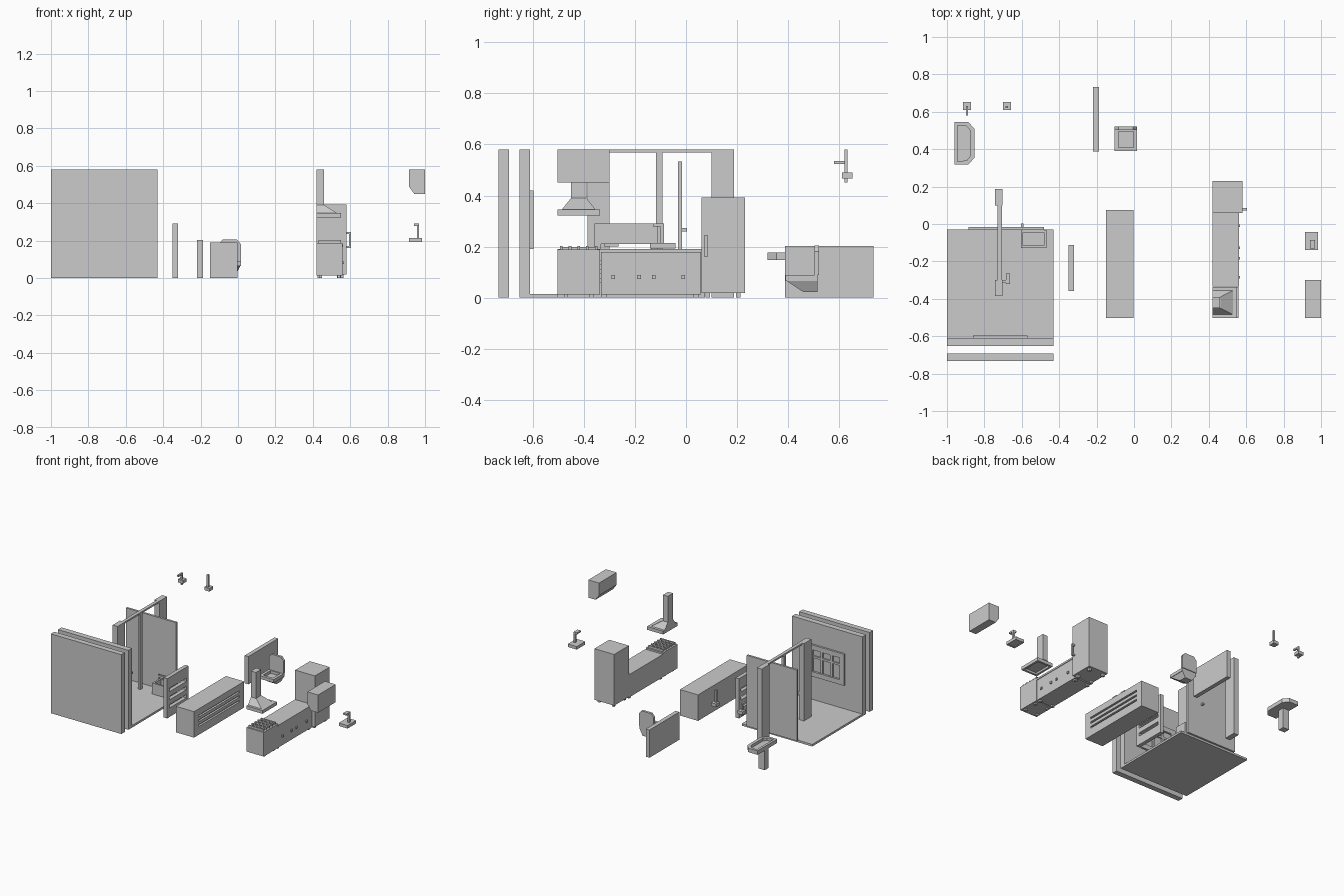
import bpy, bmesh
from mathutils import Vector


def finish(name, bm):
    bmesh.ops.recalc_face_normals(bm, faces=bm.faces)
    me = bpy.data.meshes.new(name)
    bm.to_mesh(me)
    bm.free()
    ob = bpy.data.objects.new(name, me)
    bpy.context.collection.objects.link(ob)
    return ob


def box(name, x0, x1, y0, y1, z0, z1):
    bm = bmesh.new()
    bmesh.ops.create_cube(bm, size=1)
    for v in bm.verts:
        v.co = Vector(((x0 + x1) / 2 + v.co.x * (x1 - x0),
                       (y0 + y1) / 2 + v.co.y * (y1 - y0),
                       (z0 + z1) / 2 + v.co.z * (z1 - z0)))
    return finish(name, bm)


def prism(name, axis, pts, lo, hi):
    """Extrude a 2D outline along an axis (outline uses the other two axes in order)."""
    bm = bmesh.new()
    vs = []
    for p in pts:
        c = list(p)
        c.insert(axis, lo)
        vs.append(bm.verts.new(c))
    face = bm.faces.new(vs)
    ext = bmesh.ops.extrude_face_region(bm, geom=[face])
    d = [0, 0, 0]
    d[axis] = hi - lo
    bmesh.ops.translate(bm, vec=d, verts=[g for g in ext["geom"] if isinstance(g, bmesh.types.BMVert)])
    return finish(name, bm)


def loft(name, low, high):
    """Frustum between two rectangles (x0, x1, y0, y1, z)."""
    bm = bmesh.new()
    rings = [[bm.verts.new(p) for p in ((a, c, z), (b, c, z), (b, d, z), (a, d, z))]
             for a, b, c, d, z in (low, high)]
    bm.faces.new(rings[0])
    bm.faces.new(rings[1])
    for i in range(4):
        j = (i + 1) % 4
        bm.faces.new((rings[0][i], rings[0][j], rings[1][j], rings[1][i]))
    return finish(name, bm)


def recess(ob, direction, rim, depth):
    """Inset the face pointing in a direction and sink it."""
    bm = bmesh.new()
    bm.from_mesh(ob.data)
    d = Vector(direction)
    bm.normal_update()
    face = max(bm.faces, key=lambda f: f.normal.dot(d))
    bmesh.ops.inset_region(bm, faces=[face], thickness=rim)
    ext = bmesh.ops.extrude_face_region(bm, geom=[face])
    bmesh.ops.translate(bm, vec=-d * depth, verts=[g for g in ext["geom"] if isinstance(g, bmesh.types.BMVert)])
    if face.is_valid:
        bm.faces.remove(face)
    bm.to_mesh(ob.data)
    bm.free()


def cut(ob, *dims):
    c = box(ob.name + "_cutter", *dims)
    c.hide_render = True
    c.hide_viewport = True
    m = ob.modifiers.new("cut", 'BOOLEAN')
    m.object = c
    m.solver = 'EXACT'


# Floor and walls
box("floor", -1, -0.43, -0.61, -0.03, 0, 0.015)
box("inner_wall", -1, -0.43, -0.651, -0.61, 0, 0.58)
box("outer_wall", -1, -0.43, -0.733, -0.693, 0, 0.58)

# Window: frame, mullions and sill
for x0, x1 in ((-0.86, -0.825), (-0.605, -0.57)):
    box("window_side", x0, x1, -0.61, -0.596, 0.19, 0.42)
for z0, z1 in ((0.19, 0.225), (0.385, 0.42)):
    box("window_rail", -0.825, -0.605, -0.61, -0.596, z0, z1)
for x in (-0.755, -0.675):
    box("window_mullion", x - 0.009, x + 0.009, -0.61, -0.6, 0.225, 0.385)
box("window_transom", -0.825, -0.605, -0.61, -0.601, 0.325, 0.34)

# Partition with wide end columns, slim post and top bar
for y0, y1 in ((-0.385, -0.30), (0.1, 0.187)):
    box("partition_column", -0.744, -0.704, y0, y1, 0, 0.58)
box("partition_post", -0.728, -0.708, -0.118, -0.092, 0.012, 0.57)
box("partition_top_bar", -0.73, -0.706, -0.30, 0.1, 0.568, 0.58)
box("shelf_holder", -0.704, -0.67, -0.315, -0.30, 0.2, 0.215)
box("holder_bar", -0.684, -0.664, -0.32, -0.265, 0.2, 0.215)

# Door leaf with vents and knob
door = box("door", -0.885, -0.48, -0.032, -0.016, 0.015, 0.533)
for i in range(3):
    z = 0.06 + i * 0.025
    cut(door, -0.62, -0.52, -0.05, -0.024, z, z + 0.01)
box("door_knob", -0.603, -0.59, -0.016, 0.004, 0.26, 0.273)

# Small tub standing by the door
tub = box("tub", -0.605, -0.468, -0.127, -0.033, 0.015, 0.095)
recess(tub, (0, 0, 1), 0.018, 0.05)

# Slatted rack
for y0, y1 in ((-0.358, -0.333), (-0.137, -0.112)):
    box("rack_side", -0.35, -0.322, y0, y1, 0, 0.29)
for z0, z1 in ((0, 0.065), (0.09, 0.125), (0.15, 0.185), (0.21, 0.29)):
    box("rack_slat", -0.35, -0.322, -0.333, -0.137, z0, z1)

# Bench with long grooves
bench = box("bench", -0.15, -0.003, -0.503, 0.075, 0, 0.19)
for z in (0.06, 0.095, 0.13):
    cut(bench, -0.018, 0.02, -0.45, 0.02, z, z + 0.013)

# Toilet partition panel
box("toilet_panel", -0.218, -0.188, 0.388, 0.733, 0, 0.203)

# Toilet: tapered bowl, rim and upright lid
loft("toilet_bowl", (-0.07, -0.01, 0.46, 0.515, 0.022), (-0.098, 0.013, 0.395, 0.515, 0.065))
rim = box("toilet_rim", -0.103, 0.016, 0.389, 0.515, 0.065, 0.088)
recess(rim, (0, 0, 1), 0.028, 0.02)
prism("toilet_lid", 1, [(-0.103, 0.088), (0.016, 0.088), (0.016, 0.18), (-0.005, 0.205),
                        (-0.082, 0.205), (-0.103, 0.18)], 0.503, 0.52)

# Pedestal basin
basin = prism("basin", 2, [(-0.96, 0.318), (-0.885, 0.318), (-0.853, 0.355), (-0.853, 0.508),
                           (-0.885, 0.545), (-0.96, 0.545)], 0.148, 0.177)
recess(basin, (0, 0, 1), 0.024, 0.02)
box("basin_pedestal", -0.955, -0.905, 0.41, 0.455, 0, 0.148)

# Two wall fittings: tap with spout and shower head
box("tap_body", -0.914, -0.872, 0.61, 0.652, 0.467, 0.49)
box("tap_stem", -0.899, -0.887, 0.62, 0.632, 0.45, 0.536)
box("tap_spout", -0.899, -0.887, 0.58, 0.62, 0.524, 0.536)
box("shower_head", -0.7, -0.658, 0.61, 0.652, 0.467, 0.49)
box("shower_stem", -0.687, -0.673, 0.62, 0.632, 0.49, 0.58)

# Kitchen counter with knobs
box("counter_body", 0.42, 0.558, -0.333, 0.058, 0.012, 0.165)
box("counter_top", 0.42, 0.562, -0.333, 0.058, 0.165, 0.178)
for y in (-0.285, -0.184, -0.127, -0.01):
    box("counter_knob", 0.558, 0.567, y - 0.007, y + 0.007, 0.074, 0.089)
for y in (-0.32, 0.04):
    for x in (0.435, 0.54):
        box("counter_foot", x - 0.01, x + 0.01, y - 0.01, y + 0.01, 0, 0.012)

# Stove with grates
box("stove_body", 0.42, 0.56, -0.503, -0.336, 0.012, 0.188)
for y in (-0.47, -0.37):
    for x in (0.44, 0.54):
        box("stove_foot", x - 0.008, x + 0.008, y - 0.008, y + 0.008, 0, 0.012)
for i in range(5):
    y = -0.488 + i * 0.034
    box("grate_bar_across", 0.43, 0.55, y - 0.005, y + 0.005, 0.188, 0.203)
for i in range(4):
    x = 0.44 + i * 0.032
    box("grate_bar_along", x - 0.005, x + 0.005, -0.493, -0.347, 0.188, 0.199)

# Extractor hood with chimney
hood = box("hood_base", 0.42, 0.55, -0.503, -0.336, 0.322, 0.346)
recess(hood, (0, 0, -1), 0.022, 0.015)
loft("hood_slope", (0.42, 0.53, -0.485, -0.355, 0.346), (0.42, 0.462, -0.45, -0.39, 0.39))
box("hood_chimney", 0.42, 0.46, -0.45, -0.39, 0.39, 0.58)

# Fridge with handle and feet
box("fridge", 0.42, 0.58, 0.06, 0.23, 0.018, 0.392)
for y in (0.085, 0.205):
    for x in (0.44, 0.555):
        box("fridge_foot", x - 0.009, x + 0.009, y - 0.009, y + 0.009, 0, 0.018)
box("fridge_handle", 0.593, 0.603, 0.072, 0.085, 0.16, 0.246)
for z in (0.16, 0.234):
    box("handle_mount", 0.58, 0.593, 0.072, 0.085, z, z + 0.012)

# Wall cabinet with chamfered lower front
prism("wall_cabinet", 1, [(1, 0.45), (0.942, 0.45), (0.913, 0.49), (0.913, 0.58), (1, 0.58)], -0.503, -0.30)

# Kitchen sink with tap
sink = box("sink_tray", 0.913, 0.985, -0.14, -0.042, 0.192, 0.214)
recess(sink, (0, 0, -1), 0.01, 0.004)
box("sink_tap_stem", 0.957, 0.969, -0.1, -0.086, 0.214, 0.29)
box("sink_tap_spout", 0.942, 0.969, -0.13, -0.086, 0.278, 0.29)
